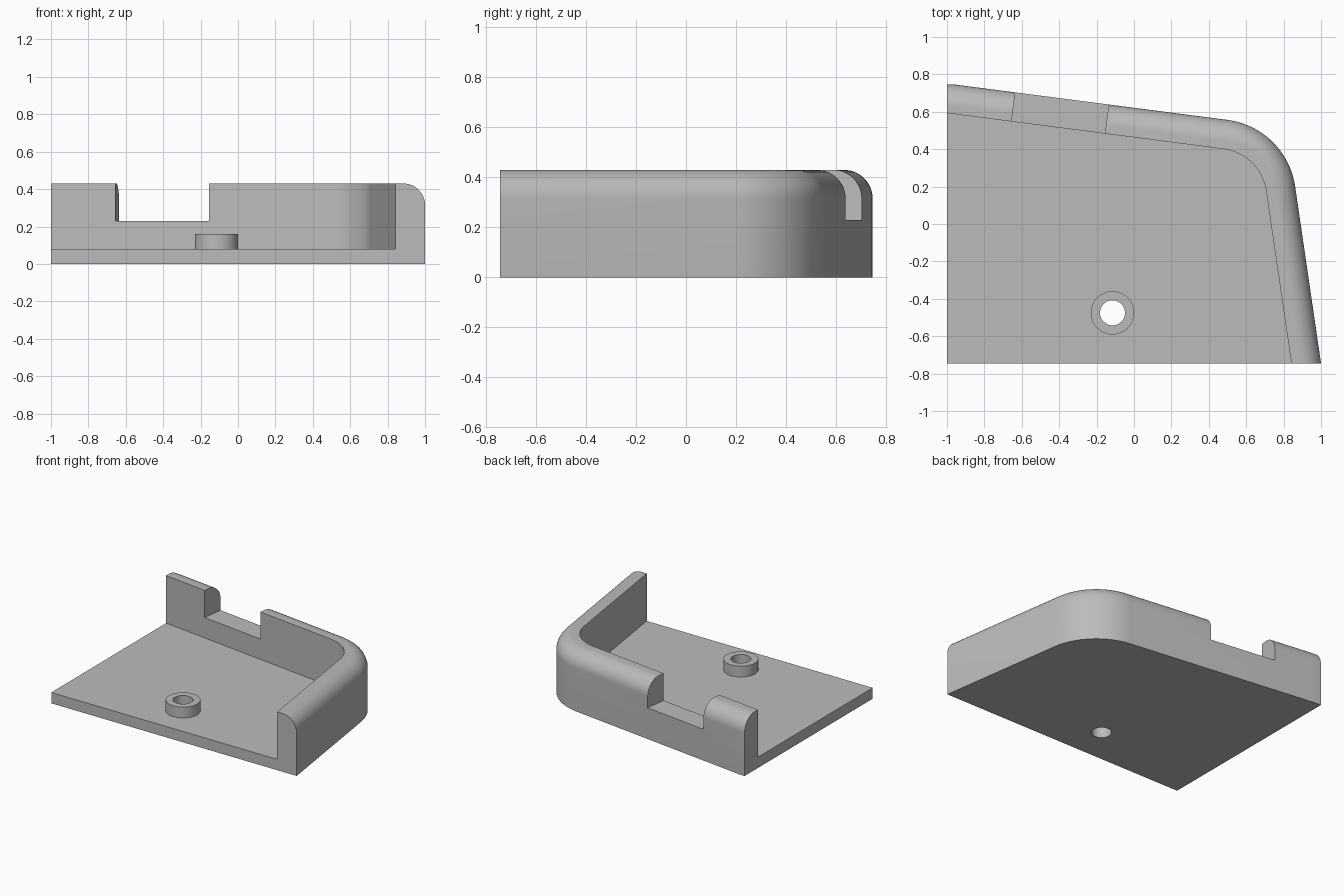
import bpy, bmesh, math
from mathutils import Vector

if "Cube" in bpy.data.objects:
    bpy.data.objects.remove(bpy.data.objects["Cube"])

FRONT, LEFT = -0.745, -1.0
HEIGHT, FLOOR, WALL, ROUND = 0.43, 0.08, 0.157, 0.115
BACK_TILT, SIDE_TILT = math.radians(7.4), math.radians(8.3)

grey = bpy.data.materials.new("grey plastic")
grey.diffuse_color = (0.5, 0.5, 0.5, 1)
grey.use_nodes = True
grey.node_tree.nodes["Principled BSDF"].inputs["Base Color"].default_value = grey.diffuse_color


def outline(inset):
    """Back and right edge of the case, moved inward by inset."""
    pts = [((-1.0, 0.747), math.pi / 2),
           ((-0.95, 0.7445), math.pi / 2 - BACK_TILT / 2),
           ((-0.90, 0.738), math.pi / 2 - BACK_TILT)]
    steps, start = 24, math.pi / 2 - BACK_TILT
    for i in range(steps + 1):                      # big rounded corner
        a = start + (SIDE_TILT - start) * i / steps
        pts.append(((0.446 + 0.42 * math.cos(a), 0.14 + 0.42 * math.sin(a)), a))
    loop = [(x - inset * math.cos(a), y - inset * math.sin(a)) for (x, y), a in pts]
    loop[0] = (LEFT, loop[0][1])
    loop.append((1.0 - inset / math.cos(SIDE_TILT), FRONT))
    return loop


def stack(name, layers):
    """Solid from matching loops at rising heights: [(z, points), ...]."""
    bm = bmesh.new()
    rings = [[bm.verts.new((x, y, z)) for x, y in pts] for z, pts in layers]
    n = len(rings[0])
    for low, high in zip(rings, rings[1:]):
        for i in range(n):
            j = (i + 1) % n
            bm.faces.new((low[i], low[j], high[j], high[i]))
    bm.faces.new(rings[0])
    bm.faces.new(rings[-1])
    bmesh.ops.recalc_face_normals(bm, faces=bm.faces)
    mesh = bpy.data.meshes.new(name)
    bm.to_mesh(mesh)
    bm.free()
    obj = bpy.data.objects.new(name, mesh)
    bpy.context.collection.objects.link(obj)
    mesh.materials.append(grey)
    return obj


def cylinder(name, r, z0, z1, n=48):
    ring = [(-0.115 + r * math.cos(2 * math.pi * i / n),
             -0.475 + r * math.sin(2 * math.pi * i / n)) for i in range(n)]
    return stack(name, [(z0, ring), (z1, ring)])


def combine(target, tool, operation):
    mod = target.modifiers.new(operation, 'BOOLEAN')
    mod.operation, mod.solver, mod.object = operation, 'EXACT', tool
    bpy.context.view_layer.objects.active = target
    bpy.ops.object.modifier_apply(modifier=mod.name)
    bpy.data.objects.remove(tool, do_unlink=True)


# Case block with a rounded outer top edge
layers = [(0, 0.0)]
for i in range(15):
    a = math.pi / 2 * i / 14
    layers.append((HEIGHT - ROUND + ROUND * math.sin(a), ROUND * (1 - math.cos(a))))
case = stack("case_corner",
             [(z, outline(d) + [(LEFT, FRONT)]) for z, d in layers])

# Hollow interior, open at the front and left
inner = outline(WALL)
inner = [(-1.2, inner[0][1])] + inner + [(inner[-1][0] + 0.03, -1.0), (-1.2, -1.0)]
combine(case, stack("cavity_cutter", [(FLOOR, inner), (0.7, inner)]), 'DIFFERENCE')

# Notch square to the sloping back wall
along = Vector((math.cos(BACK_TILT), -math.sin(BACK_TILT)))
across = Vector((-along.y, along.x))
mid = Vector((-0.395, 0.596))
box = [tuple(mid + along * u * 0.252 + across * v * 0.2)
       for u, v in ((-1, -1), (1, -1), (1, 1), (-1, 1))]
combine(case, stack("notch_cutter", [(0.23, box), (0.7, box)]), 'DIFFERENCE')

# Screw post and its through hole
combine(case, cylinder("screw_post", 0.116, 0.04, 0.16), 'UNION')
combine(case, cylinder("hole_cutter", 0.067, -0.1, 0.3), 'DIFFERENCE')

# Smooth the curves, keep the edges sharp
bpy.ops.object.select_all(action='DESELECT')
case.select_set(True)
bpy.context.view_layer.objects.active = case
bpy.ops.object.shade_smooth_by_angle(angle=math.radians(30))
